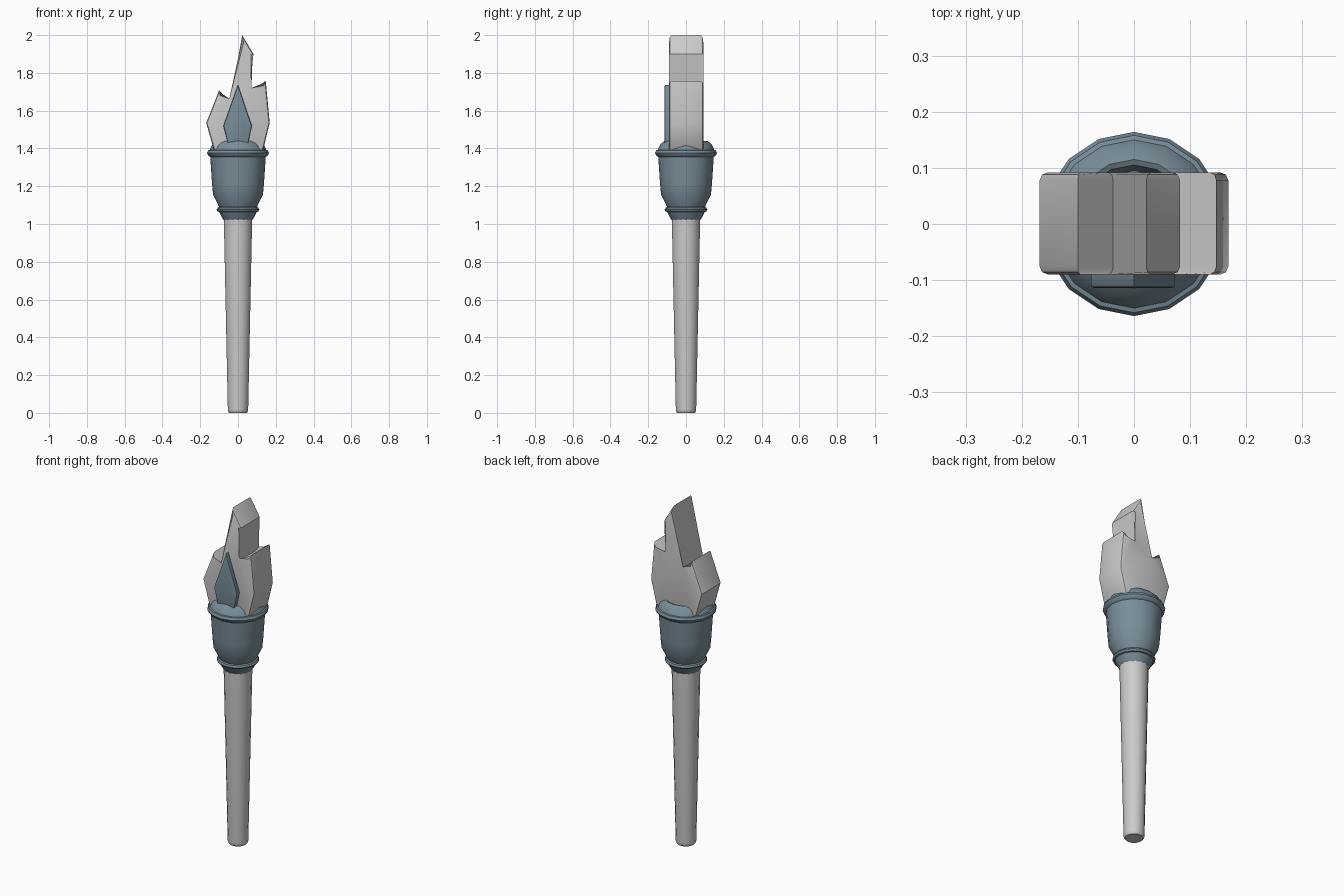
import bpy, bmesh
from math import sin, cos, pi, radians

if "Cube" in bpy.data.objects:
    bpy.data.objects.remove(bpy.data.objects["Cube"])

blue = bpy.data.materials.new("slate_blue")
blue.diffuse_color = (0.19, 0.27, 0.32, 1)
blue.use_nodes = True
blue.node_tree.nodes["Principled BSDF"].inputs["Base Color"].default_value = blue.diffuse_color


def finish(name, bm, mat=None, angle=35):
    bmesh.ops.recalc_face_normals(bm, faces=bm.faces)
    me = bpy.data.meshes.new(name)
    bm.to_mesh(me)
    bm.free()
    ob = bpy.data.objects.new(name, me)
    bpy.context.collection.objects.link(ob)
    if mat:
        me.materials.append(mat)
    bpy.ops.object.select_all(action='DESELECT')
    ob.select_set(True)
    bpy.context.view_layer.objects.active = ob
    bpy.ops.object.shade_smooth_by_angle(angle=radians(angle))
    return ob


def lathe(name, profile, sides=16, turn=0.0, mat=None):
    """Closed solid of revolution from (radius, z) pairs."""
    bm = bmesh.new()
    rings = [[bm.verts.new((r * cos(2 * pi * (i + turn) / sides),
                            r * sin(2 * pi * (i + turn) / sides), z))
              for i in range(sides)] for r, z in profile]
    for a, b in zip(rings, rings[1:]):
        for i in range(sides):
            j = (i + 1) % sides
            bm.faces.new((a[i], a[j], b[j], b[i]))
    bm.faces.new(rings[0][::-1])
    bm.faces.new(rings[-1])
    return finish(name, bm, mat)


def slab(name, outline, y0, y1, bevel, mat=None):
    """Extrude an (x, z) outline along y and round its front and back edges."""
    bm = bmesh.new()
    front = [bm.verts.new((x, y0, z)) for x, z in outline]
    back = [bm.verts.new((x, y1, z)) for x, z in outline]
    caps = [bm.faces.new(front), bm.faces.new(back[::-1])]
    n = len(outline)
    for i in range(n):
        j = (i + 1) % n
        bm.faces.new((front[i], back[i], back[j], front[j]))
    edges = [e for f in caps for e in f.edges]
    bmesh.ops.bevel(bm, geom=edges, offset=bevel, segments=2, profile=0.5,
                    affect='EDGES')
    return finish(name, bm, mat, 30)


# tapered handle
lathe("handle", [(0.048, 0), (0.054, 0.008), (0.055, 0.02), (0.077, 1.05)], turn=0.5)

# cup with neck, lower ring, rim and sloping lip around a hollow
lathe("cup", [(0.071, 1.015), (0.085, 1.035), (0.1, 1.064), (0.108, 1.066), (0.113, 1.076),
              (0.108, 1.086), (0.1, 1.09), (0.132, 1.155), (0.138, 1.22), (0.147, 1.355),
              (0.158, 1.362), (0.164, 1.376), (0.158, 1.39), (0.15, 1.392),
              (0.137, 1.42), (0.115, 1.44), (0.105, 1.435), (0.095, 1.34)], mat=blue)

# three-tongued main flame
slab("flame", [(-0.10, 1.36), (-0.13, 1.40), (-0.168, 1.535), (-0.10, 1.708), (-0.037, 1.63),
               (0.022, 2.0), (0.082, 1.90), (0.053, 1.69), (0.147, 1.757), (0.168, 1.535),
               (0.135, 1.40), (0.10, 1.36)], -0.09, 0.092, 0.014)

# small front flame
slab("front_flame", [(-0.05, 1.41), (-0.077, 1.52), (0, 1.737), (0.073, 1.52), (0.05, 1.41)],
     -0.114, -0.08, 0.006, blue)
